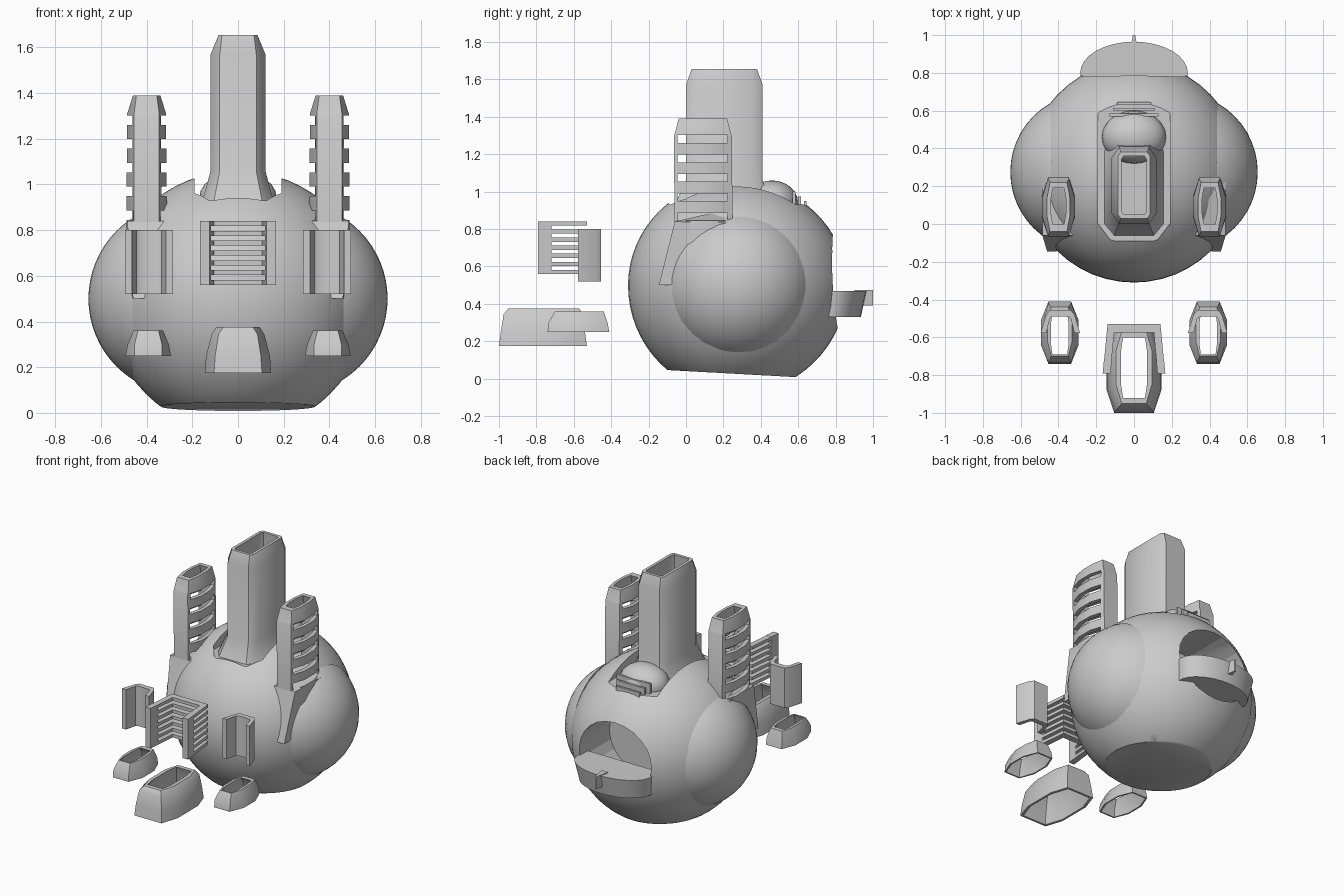
import bpy, bmesh, math
from mathutils import Vector

if "Cube" in bpy.data.objects:
    bpy.data.objects.remove(bpy.data.objects["Cube"])


def make(name, bm, smooth=35):
    bmesh.ops.recalc_face_normals(bm, faces=bm.faces)
    me = bpy.data.meshes.new(name)
    bm.to_mesh(me)
    bm.free()
    ob = bpy.data.objects.new(name, me)
    bpy.context.collection.objects.link(ob)
    bpy.ops.object.select_all(action='DESELECT')
    ob.select_set(True)
    bpy.context.view_layer.objects.active = ob
    if smooth:
        bpy.ops.object.shade_smooth_by_angle(angle=math.radians(smooth))
    return ob


def prism(bm, pts, lo, hi, axis='z'):
    """Extrude a 2D outline along z (xy points), x (yz points) or y (xz points)."""
    def place(p, t):
        return {'z': (p[0], p[1], t), 'x': (t, p[0], p[1]), 'y': (p[0], t, p[1])}[axis]
    a = [bm.verts.new(place(p, lo)) for p in pts]
    b = [bm.verts.new(place(p, hi)) for p in pts]
    n = len(pts)
    bm.faces.new(a)
    bm.faces.new(b)
    for i in range(n):
        bm.faces.new((a[i], a[(i + 1) % n], b[(i + 1) % n], b[i]))


def box(bm, x0, x1, y0, y1, z0, z1):
    prism(bm, [(x0, y0), (x1, y0), (x1, y1), (x0, y1)], z0, z1)


def tube(name, cx, rings):
    """Closed hollow tube of octagonal rings: (x half, y0, y1, z, x cut, y cut)."""
    bm = bmesh.new()
    loops = []
    for hx, y0, y1, z, a, b in rings:
        pts = [(hx - a, y0), (hx, y0 + b), (hx, y1 - b), (hx - a, y1),
               (a - hx, y1), (-hx, y1 - b), (-hx, y0 + b), (a - hx, y0)]
        loops.append([bm.verts.new((cx + x, y, z)) for x, y in pts])
    for i, l in enumerate(loops):
        m = loops[(i + 1) % len(loops)]
        for j in range(8):
            k = (j + 1) % 8
            bm.faces.new((l[j], l[k], m[k], m[j]))
    return make(name, bm, 40)


def cut(ob, bm):
    tool = make("cutter", bm, 0)
    tool.hide_render = True
    bpy.context.view_layer.objects.active = ob
    mod = ob.modifiers.new("cut", 'BOOLEAN')
    mod.object, mod.operation, mod.solver = tool, 'DIFFERENCE', 'EXACT'
    bpy.ops.object.modifier_apply(modifier=mod.name)
    bpy.data.objects.remove(tool)


def slice_off(bm, co, no, cap=True):
    r = bmesh.ops.bisect_plane(bm, geom=bm.verts[:] + bm.edges[:] + bm.faces[:],
                               plane_co=co, plane_no=no, clear_outer=True)
    if cap:
        bmesh.ops.edgeloop_fill(bm, edges=[e for e in r['geom_cut'] if isinstance(e, bmesh.types.BMEdge)])


# round body, flattened underneath and at the back
bm = bmesh.new()
bmesh.ops.create_uvsphere(bm, u_segments=48, v_segments=32, radius=1)
for v in bm.verts:
    x, y, z = v.co
    v.co = Vector((x * .575, .26 + y * (.6 if y > 0 else .57), .5 + z * (.56 if z > 0 else .585)))
slice_off(bm, (0, -.08, .045), (0, -.055, -1))
slice_off(bm, (0, .812, .5), (0, 1, 0))
body = make("body", bm)

# rear opening
bm = bmesh.new()
prism(bm, [(.28 * math.cos(t * math.pi / 12), .52 + .25 * math.sin(t * math.pi / 12))
           for t in range(24)], .45, 1.1, 'y')
cut(body, bm)

# channel along the top
bm = bmesh.new()
prism(bm, [(-.12, -.09), (.12, -.09), (.19, 0), (.19, .68), (-.19, .68), (-.19, 0)], .93, 1.3)
cut(body, bm)
bpy.context.view_layer.objects.active = body
body.select_set(True)
bpy.ops.object.shade_smooth_by_angle(angle=math.radians(35))

# rear tray with a small catch
bm = bmesh.new()
arc = [(.285 * math.cos(t * math.pi / 16), .8 + .165 * math.sin(t * math.pi / 16)) for t in range(17)]
prism(bm, arc + [(-.27, .7), (.27, .7)], .33, .47)
for v in bm.verts:
    if v.co.z < .4 and v.co.y > .79:
        v.co.x *= .93
        v.co.y -= .03
make("rear_tray", bm)
bm = bmesh.new()
prism(bm, [(-.025, .9), (.025, .9), (.006, 1), (-.006, 1)], .39, .475)
make("tray_catch", bm)

# hood behind the chimney, with slats
bm = bmesh.new()
bmesh.ops.create_uvsphere(bm, u_segments=24, v_segments=12, radius=1)
for v in bm.verts:
    v.co = Vector((v.co.x * .17, .46 + v.co.y * .14, .94 + v.co.z * .12))
make("top_hood", bm)
bm = bmesh.new()
for i in range(3):
    box(bm, -.13 + .02 * i, .13 - .02 * i, .57 + .03 * i, .585 + .03 * i, .88, 1 - .025 * i)
make("hood_slats", bm)

# main chimney
tube("chimney", 0, [(.155, -.06, .45, .93, .05, .06), (.12, 0, .41, 1.06, .04, .06),
                    (.12, 0, .41, 1.57, .04, .06), (.085, .03, .38, 1.655, .015, .02),
                    (.065, .05, .36, 1.655, .01, .015), (.09, .04, .37, 1.55, .03, .05),
                    (.09, .04, .37, .93, .03, .05)])

# front grille: U-shaped slats between two posts
bm = bmesh.new()
half = [(.165, -.79), (.14, -.53)]
inner = [(.105, -.575), (.125, -.79)]
u_shape = half + [(-x, y) for x, y in half[::-1]] + [(-x, y) for x, y in inner[::-1]] + inner
for i in range(7):
    z = .56 + i * .043
    prism(bm, u_shape, z, z + .022)
for s in (-1, 1):
    prism(bm, [(s * .166, -.791), (s * .159, -.72), (s * .118, -.72), (s * .124, -.791)], .559, .841)
make("front_grille", bm, 20)

# front scoop below the grille
tube("front_scoop", 0, [(.145, -1, -.53, .175, .04, .12), (.14, -.99, -.54, .25, .04, .12),
                        (.115, -.975, -.55, .345, .03, .1), (.095, -.95, -.57, .375, .03, .1),
                        (.07, -.92, -.6, .375, .012, .08), (.11, -.96, -.57, .3, .03, .1),
                        (.13, -.985, -.545, .175, .04, .12)])

for s, side in ((-1, "left"), (1, "right")):
    # bulging side cap
    bm = bmesh.new()
    bmesh.ops.create_uvsphere(bm, u_segments=48, v_segments=32, radius=.42)
    bmesh.ops.translate(bm, verts=bm.verts, vec=(s * .235, .275, .5))
    slice_off(bm, (s * .44, 0, 0), (-s, 0, 0))
    make(side + "_side_cap", bm)

    # slotted side stack
    stack = tube(side + "_stack", s * .4,
                 [(.09, -.06, .25, .72, .035, .1), (.085, -.065, .245, 1.3, .03, .1),
                  (.085, -.06, .24, 1.31, .03, .1), (.06, -.04, .22, 1.39, .015, .08),
                  (.04, 0, .19, 1.39, .01, .06), (.062, -.035, .22, 1.29, .025, .1),
                  (.062, -.035, .22, .72, .025, .1)])
    bm = bmesh.new()
    for i in range(5):
        z = .845 + i * .104
        box(bm, s * .4 - .15, s * .4 + .15, -.045, .222, z, z + .042)
    cut(stack, bm)

    # stack base blending into the body
    bm = bmesh.new()
    lo, hi = sorted((s * .31, s * .485))
    prism(bm, [(-.06, .84), (-.145, .5), (-.1, .5), (.2, .55), (.53, .57), (.53, .7), (.33, .83)],
          lo, hi, 'x')
    for v in bm.verts:
        if v.co.z < .52:
            v.co.x = s * (.41 if abs(v.co.x) < .4 else .46)
        elif abs(v.co.x) < .4 and v.co.y > .3 and v.co.z > .6:
            v.co.z += .15 if v.co.y > .5 else .1
    make(side + "_stack_base", bm, 20)

    # front side bracket
    bm = bmesh.new()
    prism(bm, [(s * x, y) for x, y in [(.285, -.578), (.315, -.48), (.335, -.455), (.445, -.455),
                                       (.465, -.48), (.495, -.578), (.465, -.578), (.445, -.5),
                                       (.43, -.49), (.35, -.49), (.335, -.5), (.315, -.578)]], .52, .8)
    make(side + "_front_bracket", bm, 40)

    # small front scoop
    tube(side + "_scoop", s * .393,
         [(.1, -.74, -.41, .25, .04, .1), (.09, -.735, -.42, .3, .03, .1),
          (.065, -.7, -.44, .36, .02, .08), (.047, -.69, -.47, .36, .008, .06),
          (.08, -.72, -.43, .3, .03, .1), (.09, -.73, -.42, .25, .035, .1)])
